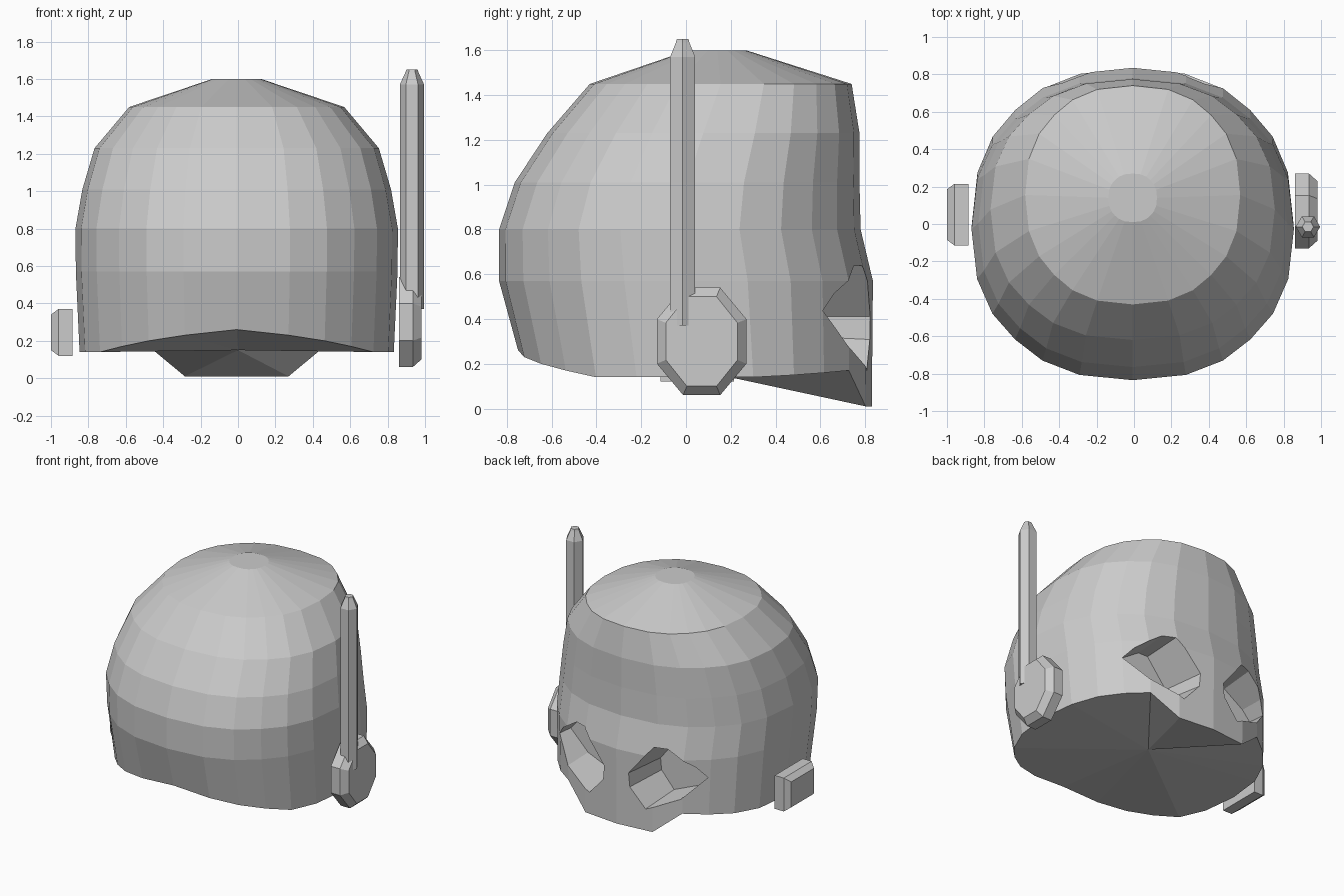
import bpy, bmesh, math
from mathutils import Vector

if "Cube" in bpy.data.objects:
    bpy.data.objects.remove(bpy.data.objects["Cube"])

grey = bpy.data.materials.new("helmet grey")
grey.diffuse_color = (0.6, 0.6, 0.6, 1)
grey.use_nodes = True
grey.node_tree.nodes["Principled BSDF"].inputs["Base Color"].default_value = grey.diffuse_color


def make(name, rings, bottom_tip=None):
    """Skin a list of equal-length vertex rings into a closed flat-shaded solid."""
    bm = bmesh.new()
    vs = [[bm.verts.new(p) for p in r] for r in rings]
    n = len(vs[0])
    for a, b in zip(vs, vs[1:]):
        for i in range(n):
            j = (i + 1) % n
            bm.faces.new((a[i], a[j], b[j], b[i]))
    bm.faces.new(vs[-1])
    if bottom_tip:
        tip = bm.verts.new(bottom_tip)
        for i in range(n):
            bm.faces.new((vs[0][(i + 1) % n], vs[0][i], tip))
    else:
        bm.faces.new(vs[0][::-1])
    bmesh.ops.recalc_face_normals(bm, faces=bm.faces)
    me = bpy.data.meshes.new(name)
    bm.to_mesh(me)
    bm.free()
    me.materials.append(grey)
    ob = bpy.data.objects.new(name, me)
    bpy.context.collection.objects.link(ob)
    return ob


# Rounded-square outline with 24 corners, starting at the front (-y)
quarter = [(0, -1), (.33, -.965), (.56, -.87), (.73, -.73), (.87, -.56), (.965, -.33)]
outline = []
for k in range(4):
    for x, y in quarter:
        for _ in range(k):
            x, y = -y, x
        outline.append((x, y))


def level(z, rx, y0, y1):
    zs = z if isinstance(z, list) else [z] * 13
    c, ry = (y0 + y1) / 2, (y1 - y0) / 2
    return [(-.007 + rx * x, c + ry * y, zs[min(i, 24 - i)]) for i, (x, y) in enumerate(outline)]


# Helmet shell: arched nape rim, dropped chin, flat crown
rim = [.26, .23, .20, .17, .14, .14, .14, .14, .15, .16, .17, .01, .01]
shell = make("helmet_shell", [
    level(rim, .84, -.75, .83),
    level(.57, .86, -.835, .835),
    level(.80, .862, -.835, .78),
    level(1.01, .825, -.765, .775),
    level(1.23, .76, -.62, .775),
    level(1.45, .575, -.43, .74),
    level(1.60, .13, .01, .27),
], bottom_tip=(0, .15, .15))

# Eye sockets: eight-sided holes sunk into the face side
socket = [(.66, .44), (.58, .53), (.38, .66), (.28, .66), (.08, .41), (.09, .30), (.22, .15), (.48, .26)]
for side, sx in (("right", 1), ("left", -1)):
    cut = make("eye_cutter_" + side, [
        [(sx * x, 1.0, z) for x, z in socket],
        [(sx * (.38 + (x - .38) * .8), .50, .42 + (z - .42) * .8) for x, z in socket],
    ])
    mod = shell.modifiers.new("eye_" + side, 'BOOLEAN')
    mod.operation, mod.solver, mod.object = 'DIFFERENCE', 'EXACT', cut
    bpy.context.view_layer.objects.active = shell
    bpy.ops.object.modifier_apply(modifier=mod.name)
    bpy.data.objects.remove(cut)


def disc(x, cy, cz, ry, rz, n, turn):
    return [(x, cy + ry * math.cos(turn + i * math.tau / n), cz + rz * math.sin(turn + i * math.tau / n))
            for i in range(n)]


# Right ear disc: octagon with bevelled outer face
k = 1 / math.cos(math.pi / 8)
make("right_ear_disc", [disc(x, .07, .30, (.20 - d) * k, (.24 - d) * k, 8, math.pi / 8)
                        for x, d in ((.86, 0), (.935, 0), (.98, .04))])


# Left ear plate: box with bevelled outer face
def plate(x, d):
    return [(x, -.115 + d, .12 + d), (x, .215 - d, .12 + d), (x, .215 - d, .37 - d), (x, -.115 + d, .37 - d)]


make("left_ear_plate", [plate(-.885, 0), plate(-.96, 0), plate(-1.0, .03)])


# Antenna: six-sided rod with tapered tip
def rod(z, r):
    return [(.93 + r * math.cos(i * math.pi / 3), -.015 + r * math.sin(i * math.pi / 3), z) for i in range(6)]


make("antenna", [rod(.37, .065), rod(1.57, .065), rod(1.635, .035), rod(1.65, .03)])
